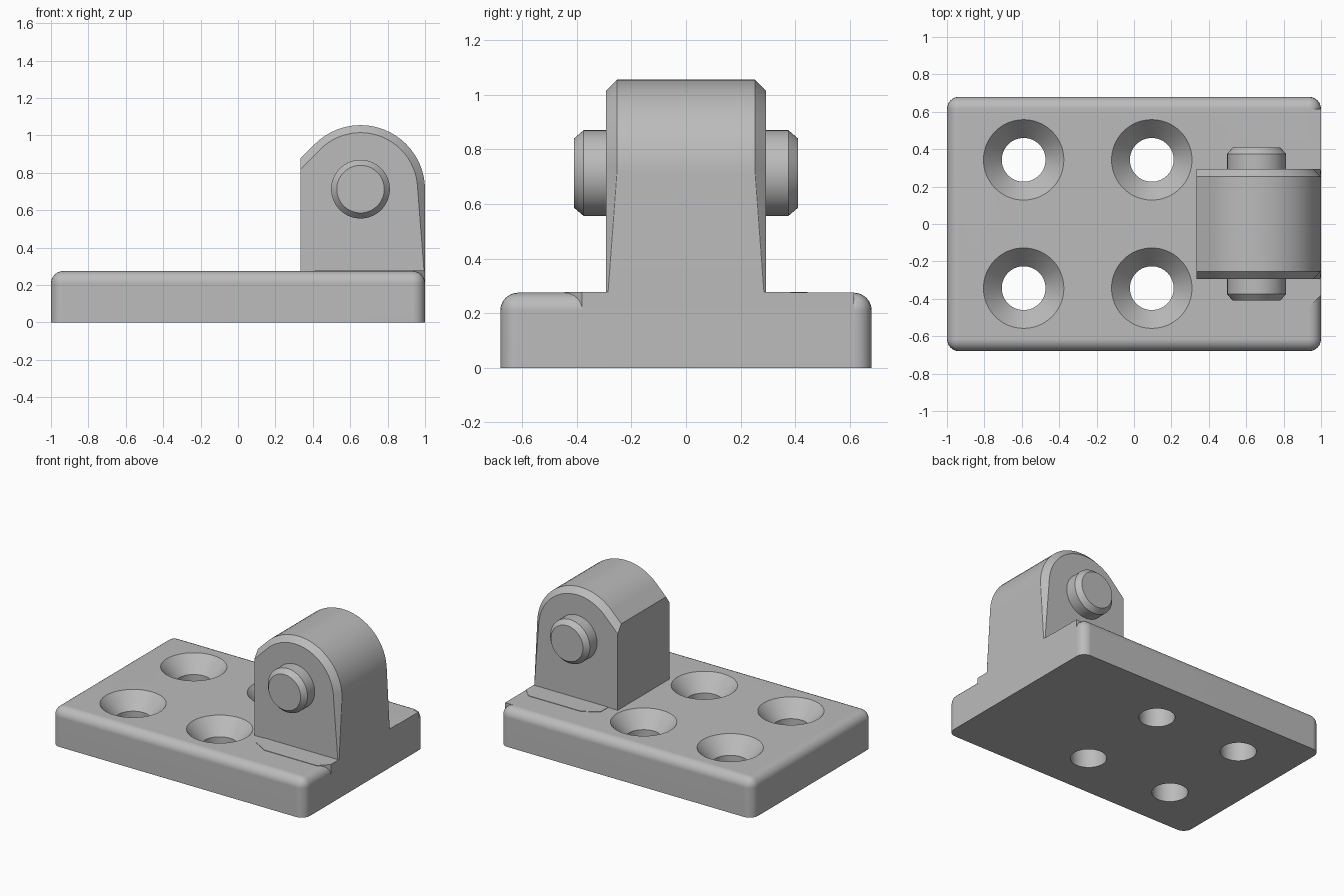
import bpy, bmesh, math
from mathutils import Matrix, Vector

cube = bpy.data.objects.get("Cube")
if cube:
    bpy.data.objects.remove(cube, do_unlink=True)

grey = bpy.data.materials.new("plain grey")
grey.use_nodes = True
colour = (0.5, 0.5, 0.5, 1)
grey.diffuse_color = colour
grey.node_tree.nodes["Principled BSDF"].inputs["Base Color"].default_value = colour

TOP = 0.275
HALF_Y = 0.68
ROUND = 0.065


def add_object(name, bm):
    bmesh.ops.recalc_face_normals(bm, faces=bm.faces)
    mesh = bpy.data.meshes.new(name)
    bm.to_mesh(mesh)
    bm.free()
    mesh.materials.append(grey)
    obj = bpy.data.objects.new(name, mesh)
    bpy.context.collection.objects.link(obj)
    return obj


def smooth(obj, angle=30):
    bpy.ops.object.select_all(action='DESELECT')
    obj.select_set(True)
    bpy.context.view_layer.objects.active = obj
    bpy.ops.object.shade_smooth_by_angle(angle=math.radians(angle))
    normals = obj.modifiers.new("even shading", 'WEIGHTED_NORMAL')
    normals.keep_sharp = True


def lathe(name, profile, matrix, steps=64):
    """Turn (radius, height) pairs into a closed round solid."""
    bm = bmesh.new()
    rings = []
    for r, h in profile:
        turn = [2 * math.pi * i / steps for i in range(steps)]
        rings.append([bm.verts.new((r * math.cos(a), r * math.sin(a), h)) for a in turn])
    for low, high in zip(rings, rings[1:]):
        for i in range(steps):
            j = (i + 1) % steps
            bm.faces.new((low[i], low[j], high[j], high[i]))
    bm.faces.new(rings[0])
    bm.faces.new(rings[-1])
    bm.transform(matrix)
    return add_object(name, bm)


def prism(name, outline, z0, z1):
    bm = bmesh.new()
    face = bm.faces.new([bm.verts.new((x, y, z0)) for x, y in outline])
    up = bmesh.ops.extrude_face_region(bm, geom=[face])["geom"]
    verts = [v for v in up if isinstance(v, bmesh.types.BMVert)]
    bmesh.ops.translate(bm, verts=verts, vec=(0, 0, z1 - z0))
    return add_object(name, bm)


# Base plate, rounded on every edge except the bottom ones
bm = bmesh.new()
bmesh.ops.create_cube(bm, size=1)
bm.transform(Matrix.Translation((0, 0, TOP / 2)) @ Matrix.Diagonal((2, 2 * HALF_Y, TOP, 1)))
edges = [e for e in bm.edges if any(v.co.z > 0.1 for v in e.verts)]
bmesh.ops.bevel(bm, geom=edges, offset=ROUND, offset_type='OFFSET', segments=6,
                profile=0.5, affect='EDGES')
plate = add_object("base_plate", bm)

# Countersunk screw holes
bpy.context.view_layer.objects.active = plate
for x in (-0.59, 0.095):
    for y in (-0.343, 0.343):
        cutter = lathe("hole_cutter",
                       [(0.117, -0.1), (0.117, TOP - 0.11), (0.215, TOP), (0.215, TOP + 0.1)],
                       Matrix.Translation((x, y, 0)))
        cutter.hide_render = True
        cut = plate.modifiers.new("hole", 'BOOLEAN')
        cut.operation = 'DIFFERENCE'
        cut.solver = 'EXACT'
        cut.object = cutter
        bpy.ops.object.modifier_apply(modifier=cut.name)
        bpy.data.objects.remove(cutter, do_unlink=True)
smooth(plate)

# Square fill along the end edge below the lug
prism("end_edge_fill", [(0.9, -0.38), (1, -0.38), (1, 0.615), (0.9, 0.615)], 0.18, TOP)

# Thin foot pad around the lug
half = [(0.41, 0.38), (0.52, 0.445), (0.935, 0.445), (1, 0.38)]
prism("lug_foot_pad", half + [(x, -y) for x, y in reversed(half)], 0.2, TOP + 0.003)

# Lug: convex block with a round top and a chamfer fading towards the foot
CX, CZ, R, WALL, CHAMFER = 0.655, 0.71, 0.345, 0.293, 0.04
LEFT = 0.335
points = [(LEFT, WALL, 0.27), (1, 0.286, 0.27), (0.995, WALL, 0.27)]
for radius, y in ((R, WALL - CHAMFER), (R - CHAMFER, WALL)):
    for i in range(25):
        a = math.radians(135) * i / 24
        points.append((CX + radius * math.cos(a), y, CZ + radius * math.sin(a)))
    # straight slope continuing from the arc down to the flat wall
    points.append((LEFT, y, CZ + radius * math.sqrt(2) - (CX - LEFT)))
bm = bmesh.new()
for x, y, z in points:
    bm.verts.new((x, y, z))
    bm.verts.new((x, -y, z))
bmesh.ops.convex_hull(bm, input=bm.verts)
bmesh.ops.dissolve_limit(bm, angle_limit=math.radians(1), verts=bm.verts, edges=bm.edges)
smooth(add_object("lug", bm), 25)

# Cross pin with chamfered ends
pin = [(0.127, -0.41), (0.157, -0.375), (0.157, 0.375), (0.127, 0.41)]
place = Matrix.Translation((CX, 0, 0.713)) @ Matrix.Rotation(math.pi / 2, 4, 'X')
smooth(lathe("cross_pin", pin, place))
